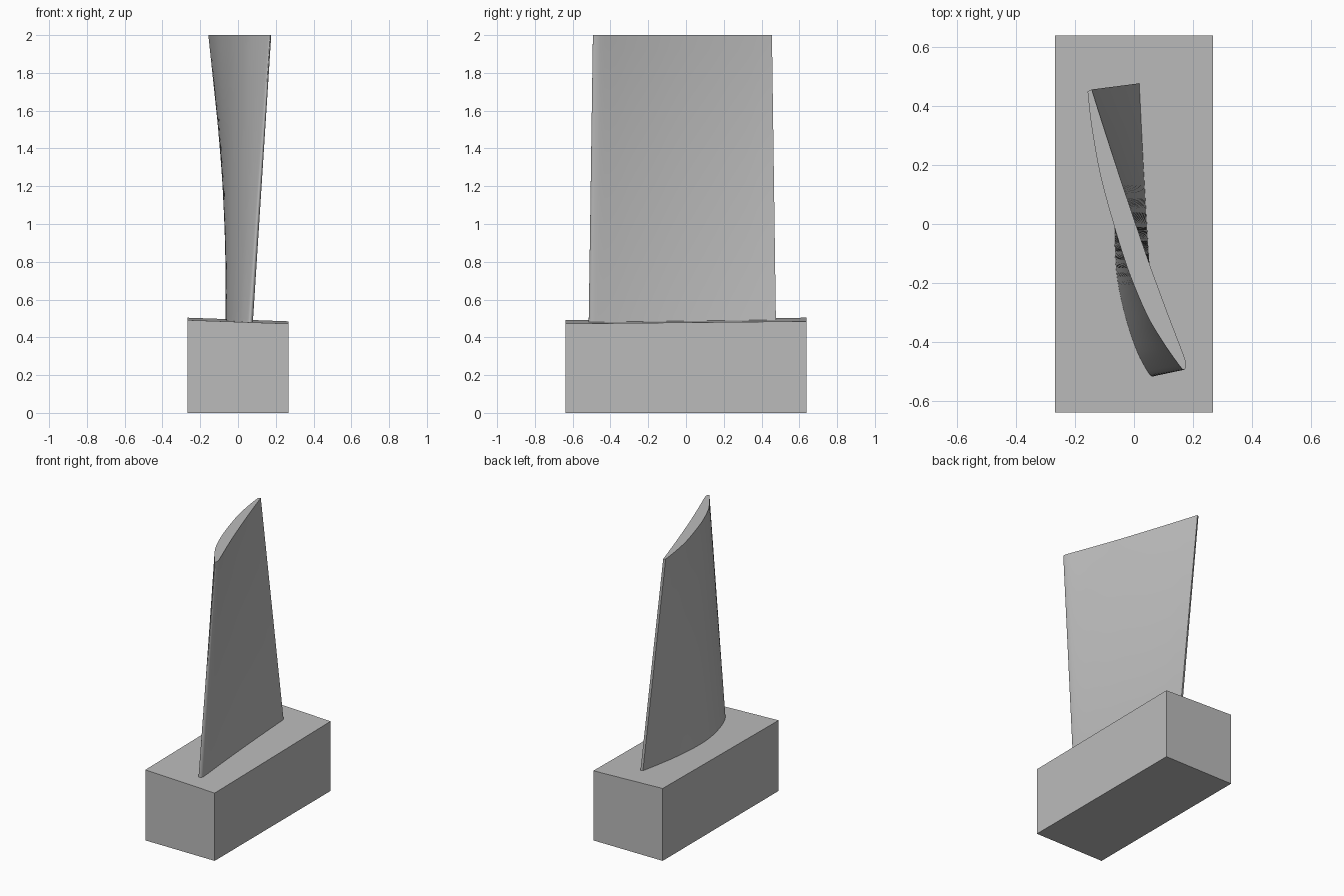
import bpy
import bmesh
from mathutils import Vector

default = bpy.data.objects.get("Cube")
if default:
    bpy.data.objects.remove(default, do_unlink=True)

# One plain metal grey for everything
grey = bpy.data.materials.new("metal grey")
grey.use_nodes = True
colour = (0.5, 0.5, 0.5, 1)
grey.diffuse_color = colour
grey.node_tree.nodes["Principled BSDF"].inputs["Base Color"].default_value = colour


def make_object(name, bm):
    bmesh.ops.recalc_face_normals(bm, faces=bm.faces)
    mesh = bpy.data.meshes.new(name)
    bm.to_mesh(mesh)
    bm.free()
    mesh.materials.append(grey)
    obj = bpy.data.objects.new(name, mesh)
    bpy.context.collection.objects.link(obj)
    return obj


# Root block: a box whose top slopes gently down to the front and right
bm = bmesh.new()
bmesh.ops.create_cube(bm, size=1)
for v in bm.verts:
    top = v.co.z > 0
    x, y = v.co.x * 0.534, v.co.y * 1.276
    v.co = (x, y, 0.488 - 0.036 * x + 0.01 * y if top else 0)
make_object("root_block", bm)


# Aerofoil outlines, trailing edge round the convex side, nose and flat side
root_outline = [
    (0.003, 0.472), (-0.022, 0.35), (-0.05, 0.18), (-0.065, 0), (-0.06, -0.16),
    (-0.03, -0.31), (0.012, -0.435), (0.052, -0.508), (0.066, -0.515),
    (0.078, -0.5), (0.077, -0.46), (0.064, -0.3), (0.05, -0.1), (0.035, 0.15),
    (0.025, 0.35), (0.019, 0.476)]
tip_outline = [
    (-0.157, 0.448), (-0.145, 0.34), (-0.115, 0.17), (-0.069, 0), (-0.018, -0.16),
    (0.045, -0.31), (0.105, -0.41), (0.16, -0.487), (0.17, -0.493),
    (0.176, -0.482), (0.172, -0.455), (0.113, -0.3), (0.04, -0.1), (-0.045, 0.15),
    (-0.11, 0.35), (-0.143, 0.455)]


def smooth_outline(points, steps=5):
    """Pass a smooth curve through the points, leaving the trailing edge blunt."""
    pts = [Vector(p) for p in points]
    result = []
    for i in range(len(pts) - 1):
        b, c = pts[i], pts[i + 1]
        a = pts[i - 1] if i else b
        d = pts[min(i + 2, len(pts) - 1)]
        # Limit tangents so the tight nose does not overshoot
        reach = (c - b).length
        m1, m2 = (c - a) / 2, (d - b) / 2
        m1 *= min(1, reach / m1.length)
        m2 *= min(1, reach / m2.length)
        for s in range(steps):
            t = s / steps
            h = t * t * (3 - 2 * t)
            result.append(b * (1 - h) + c * h + m1 * t * (1 - t) ** 2
                          - m2 * t * t * (1 - t))
    return result + [pts[-1]]


# Twisted blade: lofted straight from root outline to tip outline
root, tip = smooth_outline(root_outline), smooth_outline(tip_outline)
root_z, tip_z, levels = 0.48, 2.0, 20
bm = bmesh.new()
rings = []
for k in range(levels + 1):
    t = -0.03 + 1.03 * k / levels      # starts sunk into the block
    z = root_z + (tip_z - root_z) * t
    rings.append([bm.verts.new((*a.lerp(b, t), z)) for a, b in zip(root, tip)])
for low, high in zip(rings, rings[1:]):
    for i in range(len(low)):
        j = (i + 1) % len(low)
        bm.faces.new((low[i], low[j], high[j], high[i]))
bm.faces.new(rings[0])
bm.faces.new(rings[-1])
blade = make_object("twisted_blade", bm)

bpy.ops.object.select_all(action="DESELECT")
blade.select_set(True)
bpy.context.view_layer.objects.active = blade
bpy.ops.object.shade_smooth_by_angle(angle=0.6)
